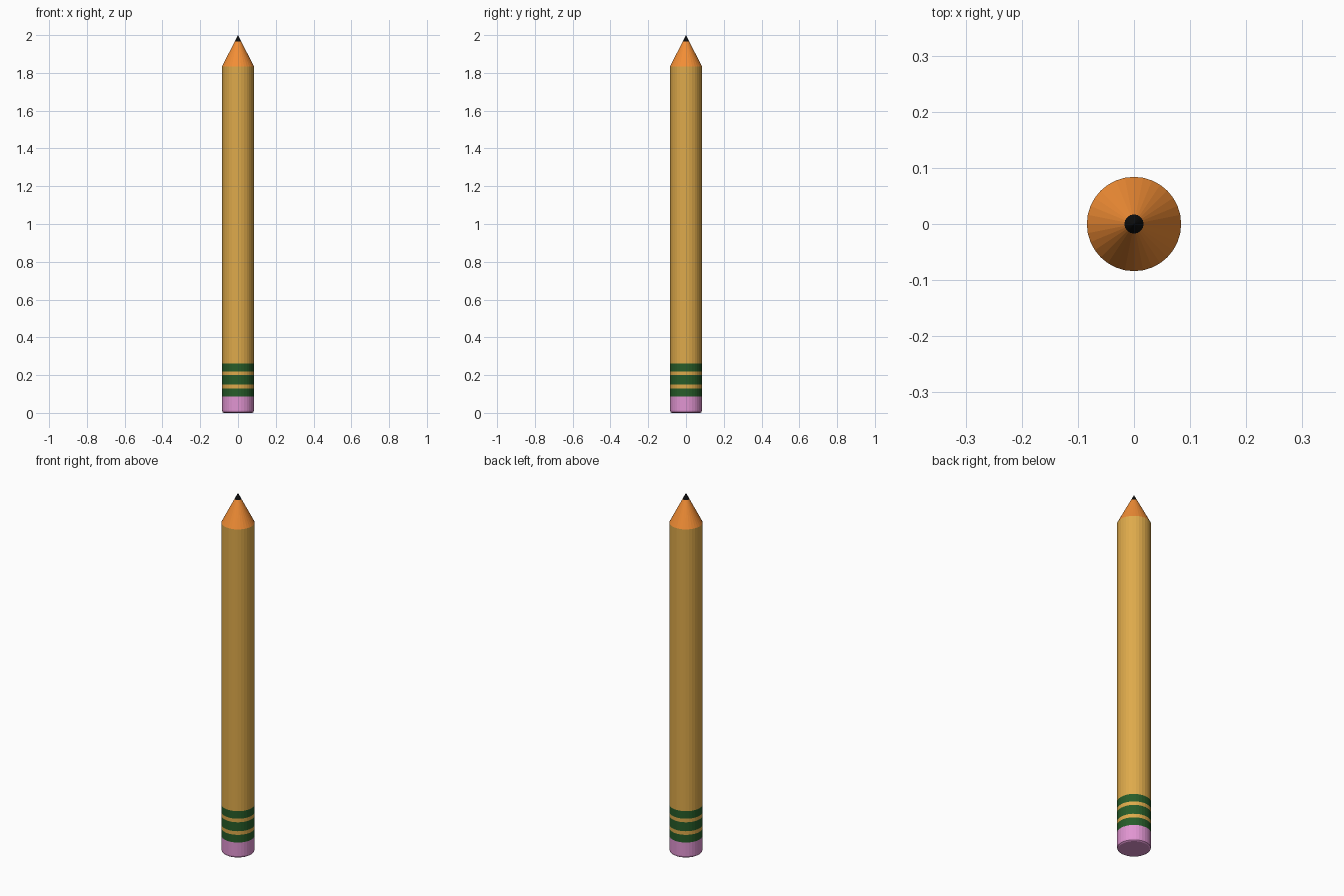
import bpy, bmesh, math

if "Cube" in bpy.data.objects:
    bpy.data.objects.remove(bpy.data.objects["Cube"])

SIDES = 32
R = 0.084


def material(name, rgb):
    m = bpy.data.materials.new(name)
    m.diffuse_color = (*rgb, 1.0)
    m.use_nodes = True
    m.node_tree.nodes["Principled BSDF"].inputs["Base Color"].default_value = m.diffuse_color
    return m


def lathe(name, profile, mat):
    """Revolve (radius, z) points about z, listed bottom to top; radius 0 closes to a point."""
    bm = bmesh.new()
    rings = []
    for r, z in profile:
        if r == 0:
            rings.append([bm.verts.new((0, 0, z))] * SIDES)
        else:
            rings.append([bm.verts.new((r * math.cos(2 * math.pi * i / SIDES),
                                        r * math.sin(2 * math.pi * i / SIDES), z))
                          for i in range(SIDES)])
    for low, high in zip(rings, rings[1:]):
        for i in range(SIDES):
            j = (i + 1) % SIDES
            bm.faces.new(dict.fromkeys((low[i], low[j], high[j], high[i])))
    bmesh.ops.recalc_face_normals(bm, faces=bm.faces)
    # open rings: make sure normals face outward
    for f in bm.faces:
        c = f.calc_center_median()
        if f.normal.x * c.x + f.normal.y * c.y < -1e-6:
            f.normal_flip()
    mesh = bpy.data.meshes.new(name)
    bm.to_mesh(mesh)
    bm.free()
    mesh.materials.append(mat)
    obj = bpy.data.objects.new(name, mesh)
    bpy.context.collection.objects.link(obj)
    return obj


gold = material("gold_paint", (0.73, 0.40, 0.07))
green = material("green_paint", (0.02, 0.107, 0.022))
pink = material("pink_rubber", (0.75, 0.30, 0.64))
wood = material("bare_wood", (0.89, 0.27, 0.036))
black = material("graphite", (0.004, 0.004, 0.004))

# eraser with a small bevelled bottom edge
lathe("eraser", [(0, 0), (R - 0.008, 0), (R - 0.002, 0.004), (R, 0.012), (R, 0.087)], pink)

# alternating green and gold bands, then the long shaft
levels = [0.087, 0.130, 0.150, 0.200, 0.220, 0.262]
for k, (z0, z1) in enumerate(zip(levels, levels[1:])):
    kind, mat = ("green_band", green) if k % 2 == 0 else ("gold_band", gold)
    lathe(f"{kind}_{k // 2 + 1}", [(R, z0), (R, z1)], mat)
lathe("shaft", [(R, levels[-1]), (R, 1.835)], gold)

# sharpened wooden cone and lead tip on the same slope
lathe("sharpened_wood", [(R, 1.835), (0.017, 1.967)], wood)
lathe("lead_tip", [(0.017, 1.967), (0, 2.0)], black)
